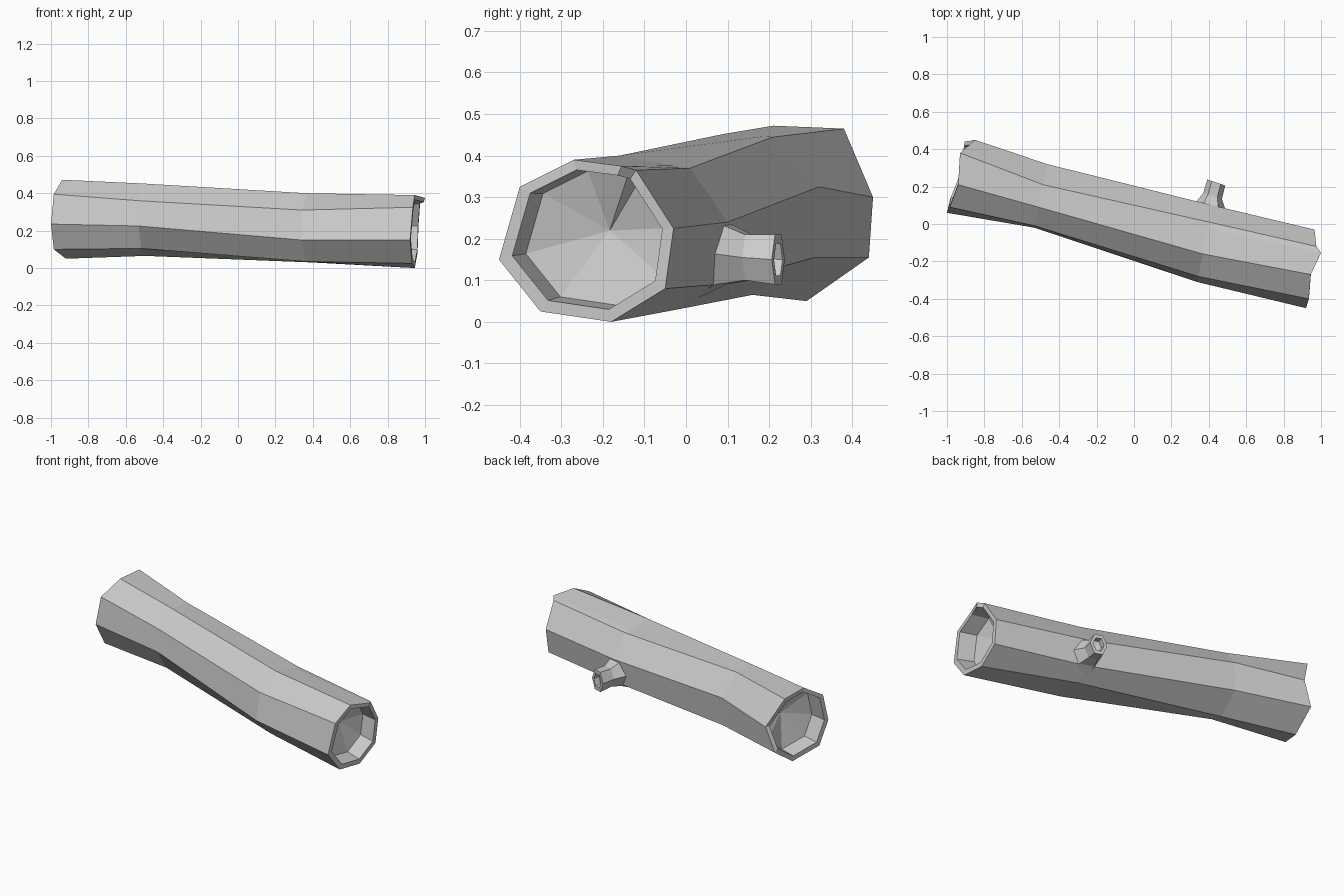
import bpy, bmesh
from mathutils import Vector

if "Cube" in bpy.data.objects:
    bpy.data.objects.remove(bpy.data.objects["Cube"])


def bridge(bm, a, b):
    n = len(a)
    for i in range(n):
        j = (i + 1) % n
        bm.faces.new((a[i], a[j], b[j], b[i]))


def hollow_end(bm, ring, inward, scale, depth, cone):
    """Rim, short inner wall and a shallow cone at an open end."""
    c = sum((v.co for v in ring), Vector()) / len(ring)
    inner = [bm.verts.new(c + (v.co - c) * scale) for v in ring]
    deep = [bm.verts.new(c + (v.co - c) * (scale - 0.03) + inward * depth) for v in ring]
    tip = bm.verts.new(c + inward * cone)
    bridge(bm, ring, inner)
    bridge(bm, inner, deep)
    for i in range(len(deep)):
        bm.faces.new((deep[i], deep[(i + 1) % len(deep)], tip))


def tube(name, rings, ends):
    bm = bmesh.new()
    loops = [[bm.verts.new(p) for p in r] for r in rings]
    for a, b in zip(loops, loops[1:]):
        bridge(bm, a, b)
    for idx, inward, scale, depth, cone in ends:
        hollow_end(bm, loops[idx], Vector(inward).normalized(), scale, depth, cone)
    bmesh.ops.recalc_face_normals(bm, faces=bm.faces)
    # open stub base: make sure the sides face outwards
    me = bpy.data.meshes.new(name)
    bm.to_mesh(me)
    bm.free()
    ob = bpy.data.objects.new(name, me)
    bpy.context.collection.objects.link(ob)
    return ob


def section(pts, chip=None):
    """Octagon plus one splinter point on the edge between corners 0 and 1."""
    p = [Vector(q) for q in pts]
    p.insert(1, Vector(chip) if chip else p[0].lerp(p[1], 0.2))
    return p


def at_x(x, slope, yz):
    cy = sum(p[0] for p in yz) / len(yz)
    return [(x + slope * (y - cy), y, z) for y, z in yz]


# log trunk: four irregular octagonal sections
left = section([(-.93, .38, .465), (-.94, .21, .472), (-.985, .09, .395), (-1, .06, .235),
                (-.985, .125, .10), (-.92, .29, .05), (-.905, .44, .155), (-.85, .45, .30)])
mid_a = section(at_x(-.50, .2, [(.21, .445), (.09, .452), (-.01, .36), (-.02, .225),
                                (.05, .105), (.16, .065), (.31, .155), (.32, .325)]))
mid_b = section(at_x(.38, .2, [(.01, .37), (-.16, .40), (-.28, .31), (-.31, .15),
                               (-.2, .035), (-.02, .03), (.075, .09), (.10, .24)]))
right = section([(.975, -.12, .365), (.945, -.27, .39), (.935, -.40, .325), (.92, -.45, .15),
                 (.93, -.35, .025), (.945, -.18, 0), (.96, -.05, .08), (.965, -.03, .225)],
                chip=(1.0, -.155, .375))
tube("log_trunk", [left, mid_a, mid_b, right],
     [(0, (1, -.28, -.03), .87, .10, .15), (3, (-1, .27, .03), .86, .10, .15)])

# branch stub: flared six-sided base, narrow neck, hollow tip
HEX = [(-.5, 1), (.5, 1), (1, 0), (.5, -1), (-.5, -1), (-1, 0)]


def hexagon(cx, cy, cz, rx, rz, tilt):
    return [(cx + a * rx, cy - tilt * a * rx, cz + b * rz) for a, b in HEX]


tube("branch_stub",
     [hexagon(.41, .01, .165, .11, .11, .27), hexagon(.41, .085, .165, .085, .075, .3),
      hexagon(.42, .15, .155, .05, .055, .3), hexagon(.44, .222, .15, .048, .06, .33)],
     [(3, (-.27, -1, .05), .65, .035, .04)])
